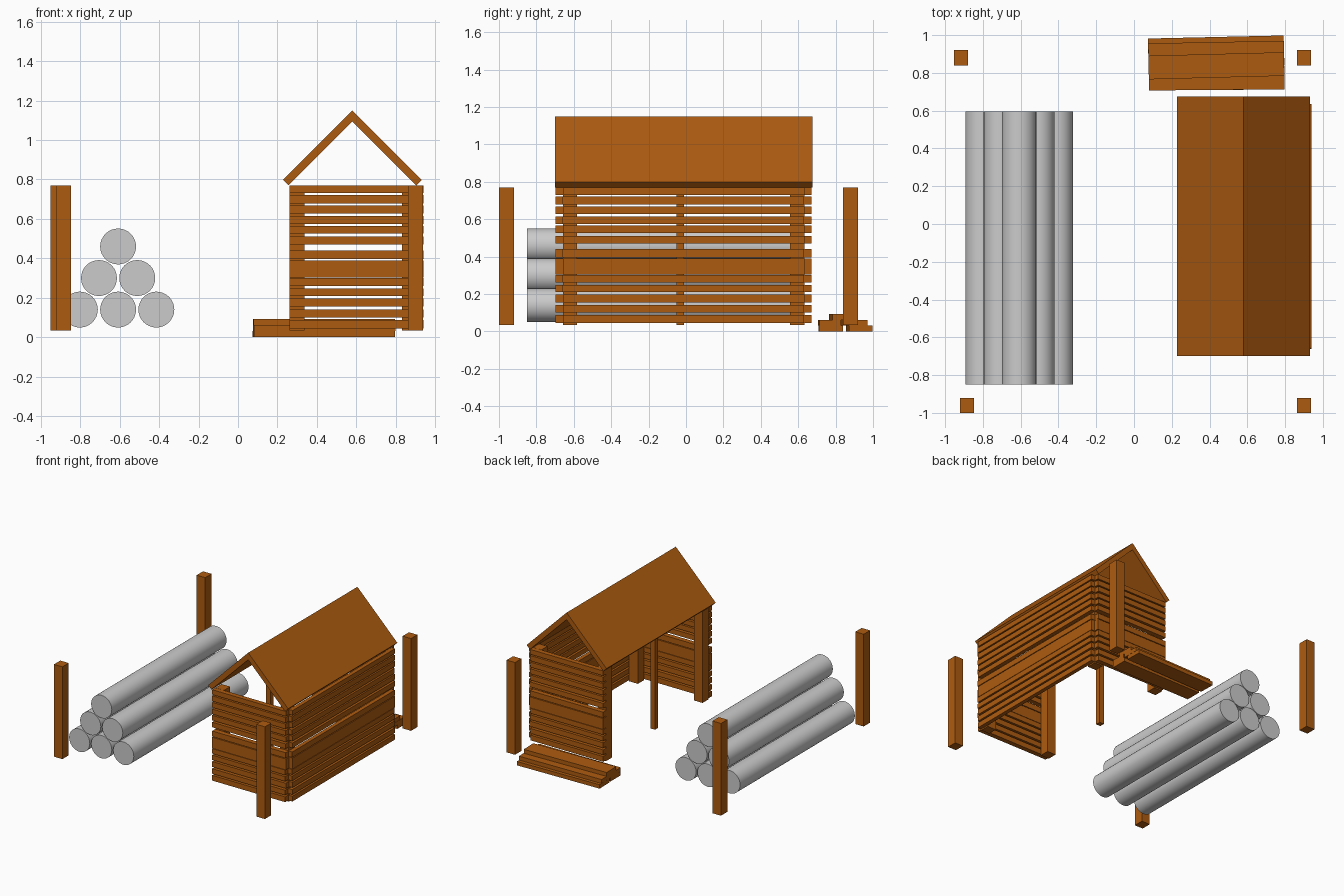
import bpy, bmesh, math, random
from mathutils import Matrix, Vector

if "Cube" in bpy.data.objects:
    bpy.data.objects.remove(bpy.data.objects["Cube"])

random.seed(4)
wood = bpy.data.materials.new("wood")
wood.diffuse_color = (0.42, 0.105, 0.005, 1)
wood.use_nodes = True
wood.node_tree.nodes["Principled BSDF"].inputs["Base Color"].default_value = wood.diffuse_color


def finish(name, bm, mat=wood):
    bmesh.ops.recalc_face_normals(bm, faces=bm.faces[:])
    me = bpy.data.meshes.new(name)
    bm.to_mesh(me)
    bm.free()
    ob = bpy.data.objects.new(name, me)
    bpy.context.collection.objects.link(ob)
    if mat:
        me.materials.append(mat)
    return ob


def add_box(bm, x0, x1, y0, y1, z0, z1, turn=0.0):
    centre = Vector(((x0 + x1) / 2, (y0 + y1) / 2, (z0 + z1) / 2))
    m = (Matrix.Translation(centre) @ Matrix.Rotation(math.radians(turn), 4, 'Z')
         @ Matrix.Diagonal((x1 - x0, y1 - y0, z1 - z0, 1)))
    bmesh.ops.create_cube(bm, size=1, matrix=m)


def box(name, *dims):
    bm = bmesh.new()
    add_box(bm, *dims)
    return finish(name, bm)


# Four free-standing corner stakes
for x, y in ((-0.915, 0.88), (-0.885, -0.96), (0.90, 0.88), (0.90, -0.96)):
    box("corner_stake", x - 0.037, x + 0.037, y - 0.04, y + 0.04, 0.035, 0.77)

# Pyramid of logs
for row, (z, count) in enumerate(((0.14, 3), (0.30, 2), (0.46, 1))):
    for i in range(count):
        x = -0.608 + (i - (count - 1) / 2) * 0.194
        bpy.ops.mesh.primitive_cylinder_add(
            vertices=32, radius=0.091, depth=1.445,
            location=(x, -0.128, z), rotation=(math.pi / 2, 0, 0))
        bpy.context.object.name = "log"
        bpy.ops.object.shade_smooth_by_angle()

# Shed frame posts, with a thin prop in the open left side
for x in (0.30, 0.87):
    for y in (-0.62, 0.595):
        box("shed_post", x - 0.038, x + 0.038, y - 0.038, y + 0.038, 0.035, 0.77)
box("middle_prop", 0.28, 0.32, -0.05, -0.01, 0.035, 0.77)

# Plank walls on the front, back and right sides
rows = [(0.045, 0.087), (0.10, 0.14), (0.155, 0.197), (0.21, 0.248),
        (0.26, 0.30), (0.303, 0.39), (0.396, 0.44), (0.47, 0.51),
        (0.525, 0.565), (0.575, 0.615), (0.628, 0.668), (0.678, 0.72),
        (0.73, 0.769)]
front, back, right = bmesh.new(), bmesh.new(), bmesh.new()
for z0, z1 in rows:
    j = [random.uniform(-0.004, 0.004) for _ in range(3)]
    add_box(front, 0.26, 0.906 + j[0], -0.697, -0.658, z0, z1)
    add_box(back, 0.26, 0.906 + j[1], 0.633, 0.671, z0, z1)
    add_box(right, 0.908, 0.94, -0.658 + j[2], 0.633 + j[2], z0, z1)
finish("front_wall_planks", front)
finish("back_wall_planks", back)
finish("right_wall_planks", right)

# Two roof slopes, mirrored about the ridge
for side in (-1, 1):
    bm = bmesh.new()
    profile = [(0, 1.15), (0.352, 0.798), (0.324, 0.77), (0, 1.094)]
    face = bm.faces.new([bm.verts.new((0.58 + side * x, -0.70, z)) for x, z in profile])
    ext = bmesh.ops.extrude_face_region(bm, geom=[face], use_keep_orig=True)
    verts = [g for g in ext["geom"] if isinstance(g, bmesh.types.BMVert)]
    bmesh.ops.translate(bm, verts=verts, vec=(0, 1.375, 0))
    finish("roof_slope", bm)

# Loose stack of spare planks
pile = [(0.08, 0.797, 0.71, 0.837, 0.0, 0.031, 0.3),
        (0.075, 0.793, 0.863, 0.99, 0.0, 0.031, 1.3),
        (0.08, 0.797, 0.71, 0.825, 0.031, 0.062, 0.5),
        (0.076, 0.795, 0.835, 0.963, 0.031, 0.062, 1.1),
        (0.077, 0.795, 0.775, 0.90, 0.062, 0.093, 1.5)]
for p in pile:
    box("spare_plank", *p)
